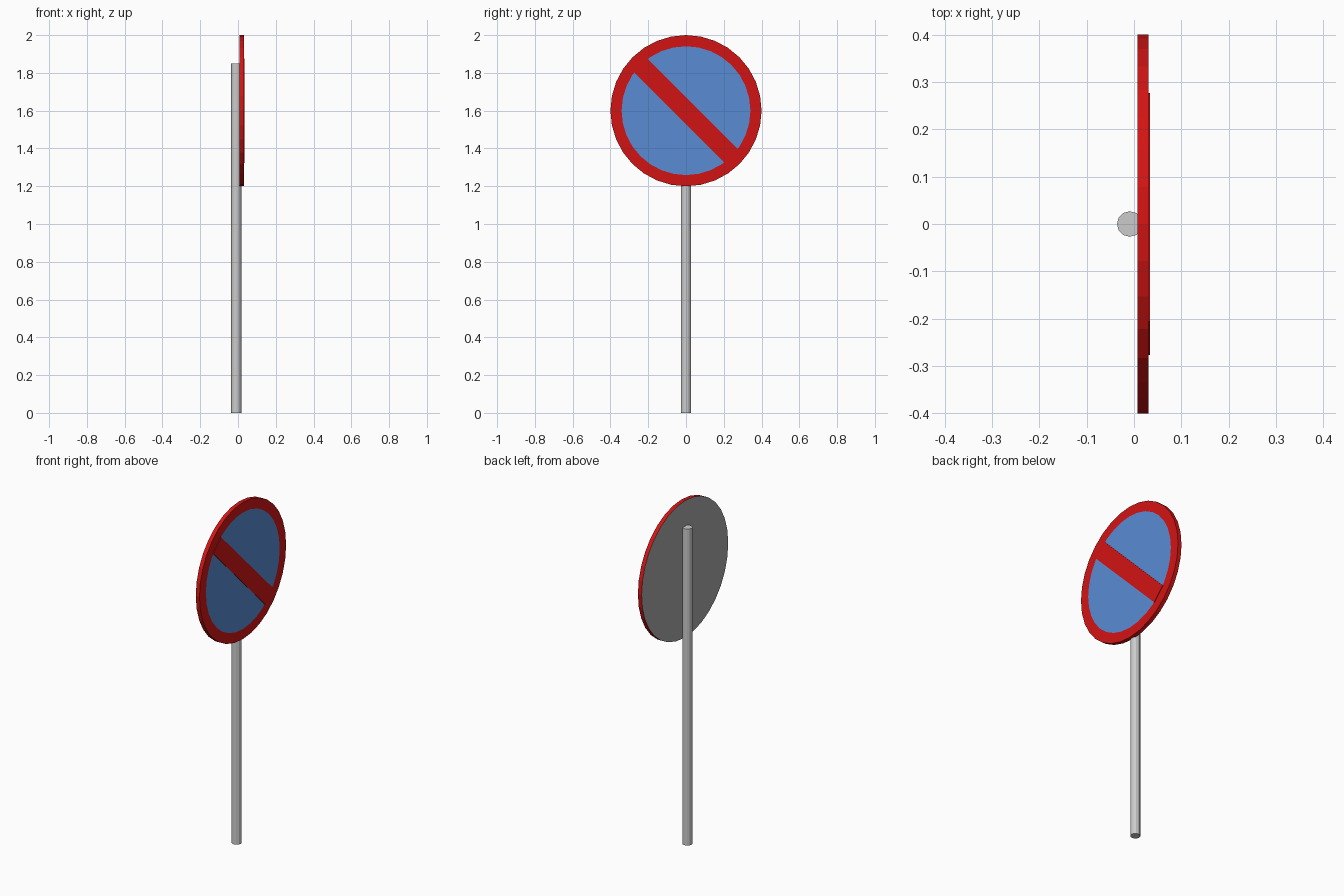
import bpy, bmesh
from math import cos, sin, pi, radians

if "Cube" in bpy.data.objects:
    bpy.data.objects.remove(bpy.data.objects["Cube"])

CENTRE_Z = 1.6


def material(name, rgb):
    m = bpy.data.materials.new(name)
    m.diffuse_color = (*rgb, 1)
    m.use_nodes = True
    m.node_tree.nodes["Principled BSDF"].inputs["Base Color"].default_value = m.diffuse_color
    return m


red = material("red", (0.65, 0.007, 0.007))
blue = material("blue", (0.1, 0.26, 0.65))
grey = material("grey", (0.4, 0.4, 0.4))

# Pole behind the sign
bpy.ops.mesh.primitive_cylinder_add(vertices=12, radius=0.027, depth=1.85,
                                    location=(-0.009, 0, 0.925))
bpy.context.object.name = "pole"

# Round plate: grey back, red edge and border, blue centre
SEGMENTS, BACK, FRONT = 32, 0.007, 0.031
bm = bmesh.new()


def ring(x, r):
    return [bm.verts.new((x, r * cos(2 * pi * i / SEGMENTS),
                          CENTRE_Z + r * sin(2 * pi * i / SEGMENTS)))
            for i in range(SEGMENTS)]


back, rim, inner = ring(BACK, 0.4), ring(FRONT, 0.4), ring(FRONT, 0.341)
for a, b in ((back, rim), (rim, inner)):
    for i in range(SEGMENTS):
        j = (i + 1) % SEGMENTS
        bm.faces.new((a[i], a[j], b[j], b[i]))
bm.faces.new(inner).material_index = 1
bm.faces.new(back[::-1]).material_index = 2
bmesh.ops.recalc_face_normals(bm, faces=bm.faces)
mesh = bpy.data.meshes.new("sign_plate")
bm.to_mesh(mesh)
bm.free()
for m in (red, blue, grey):
    mesh.materials.append(m)
bpy.context.collection.objects.link(bpy.data.objects.new("sign_plate", mesh))

# Diagonal bar, slightly proud of the plate
bpy.ops.mesh.primitive_cube_add(size=1, location=(0.0285, 0, CENTRE_Z),
                                rotation=(radians(-45), 0, 0))
bar = bpy.context.object
bar.name = "diagonal_bar"
bar.scale = (0.011, 0.682, 0.1)
bar.data.materials.append(red)
